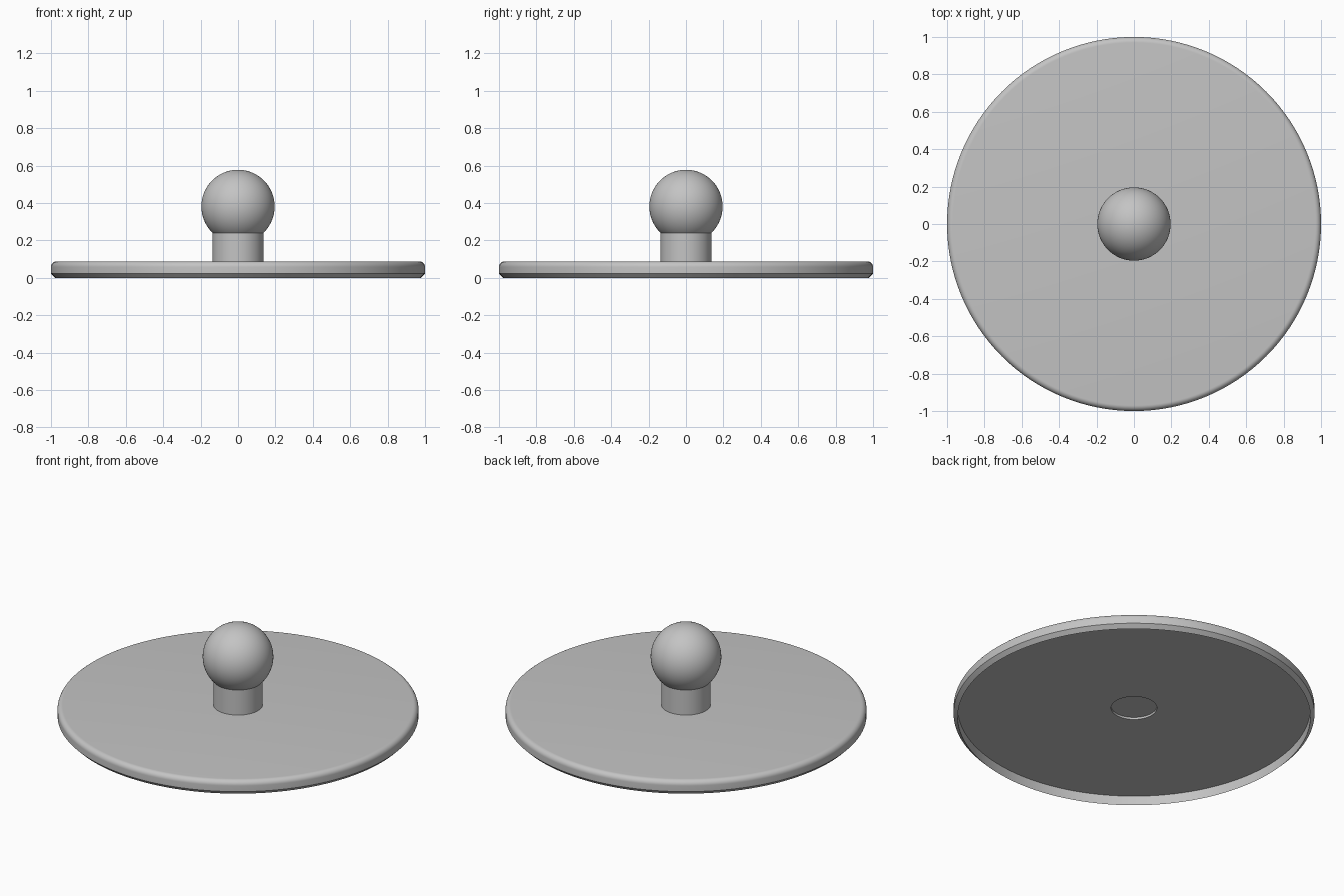
import bpy, bmesh
from math import sin, cos, pi, radians

cube = bpy.data.objects.get("Cube")
if cube:
    bpy.data.objects.remove(cube, do_unlink=True)

grey = bpy.data.materials.new("plain grey")
grey.use_nodes = True
colour = (0.55, 0.55, 0.55, 1)
grey.diffuse_color = colour
grey.node_tree.nodes["Principled BSDF"].inputs["Base Color"].default_value = colour


def lathe(name, profile, steps):
    """Turn a (radius, height) profile, listed bottom to top, around the z axis."""
    mesh = bpy.data.meshes.new(name)
    bm = bmesh.new()
    verts = [bm.verts.new((r, 0, z)) for r, z in profile]
    edges = [bm.edges.new(pair) for pair in zip(verts, verts[1:])]
    bmesh.ops.spin(bm, geom=verts + edges, cent=(0, 0, 0), axis=(0, 0, 1),
                   angle=2 * pi, steps=steps)
    bmesh.ops.remove_doubles(bm, verts=bm.verts[:], dist=0.0001)
    bmesh.ops.recalc_face_normals(bm, faces=bm.faces[:])
    bm.to_mesh(mesh)
    bm.free()
    obj = bpy.data.objects.new(name, mesh)
    bpy.context.collection.objects.link(obj)
    mesh.materials.append(grey)
    bpy.ops.object.select_all(action="DESELECT")
    obj.select_set(True)
    bpy.context.view_layer.objects.active = obj
    bpy.ops.object.shade_smooth_by_angle(angle=radians(30))
    return obj


# Lid plate: hollow underside, shallow centre recess, chamfered foot, rounded top
top, fillet = 0.088, 0.03
underside = [(0, 0.071), (0.127, 0.071), (0.127, 0.058), (0.977, 0.058)]
rim = [(0.977, 0), (1, 0.023)]
rounding = [(1 - fillet + fillet * cos(a), top - fillet + fillet * sin(a))
            for a in (i * pi / 16 for i in range(9))]
lathe("lid_plate", underside + rim + rounding + [(0, top)], 128)

# Knob stem
stem_radius = 0.136
lathe("knob_stem", [(stem_radius, top - 0.005), (stem_radius, 0.25)], 64)

# Round knob
ball, centre = 0.196, 0.382
arc = [(ball * sin(a), centre - ball * cos(a))
       for a in (i * pi / 32 for i in range(33))]
lathe("knob_ball", arc, 64)
